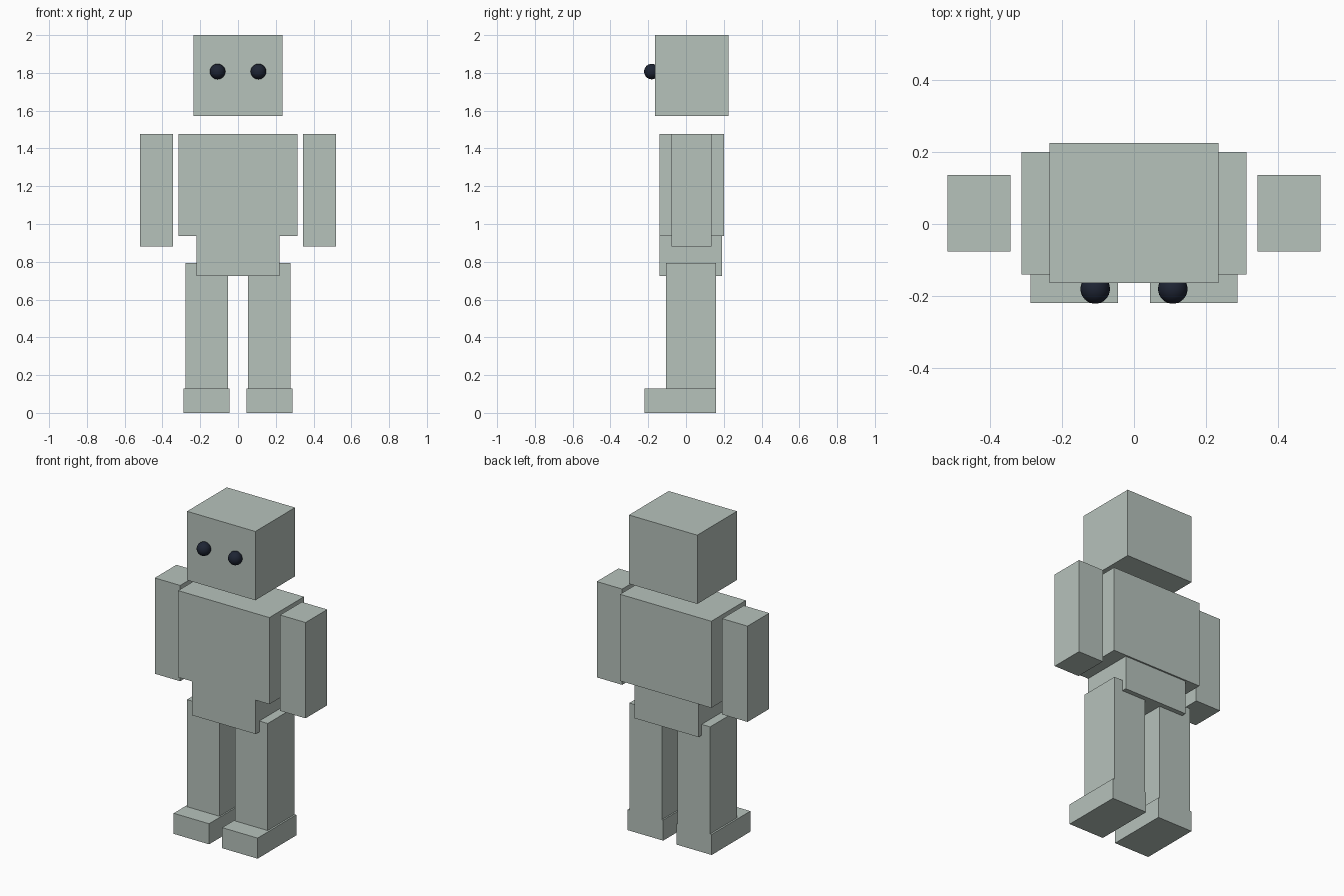
import bpy

if "Cube" in bpy.data.objects:
    bpy.data.objects.remove(bpy.data.objects["Cube"])


def make_material(name, rgb):
    mat = bpy.data.materials.new(name)
    mat.diffuse_color = (*rgb, 1.0)
    mat.use_nodes = True
    mat.node_tree.nodes["Principled BSDF"].inputs["Base Color"].default_value = mat.diffuse_color
    return mat


GREY = make_material("pale grey green", (0.47, 0.54, 0.50))
NAVY = make_material("dark navy", (0.013, 0.018, 0.034))


def box(name, x, y, z):
    """Box from its (min, max) extent on each axis."""
    spans = (x, y, z)
    bpy.ops.mesh.primitive_cube_add(size=1, location=[(a + b) / 2 for a, b in spans])
    obj = bpy.context.object
    obj.name = name
    obj.scale = [b - a for a, b in spans]
    bpy.ops.object.transform_apply(location=False, rotation=False, scale=True)
    obj.data.materials.append(GREY)


def box_pair(name, x, y, z):
    """Matching boxes on both sides of x = 0."""
    box("right_" + name, x, y, z)
    box("left_" + name, (-x[1], -x[0]), y, z)


# Head, torso and hips
box("head", (-0.235, 0.235), (-0.165, 0.225), (1.572, 2.0))
box("torso", (-0.314, 0.314), (-0.14, 0.20), (0.937, 1.476))
box("hips", (-0.22, 0.22), (-0.14, 0.19), (0.726, 0.937))

# Limbs
box_pair("arm", (0.344, 0.519), (-0.077, 0.136), (0.88, 1.476))
box_pair("leg", (0.054, 0.278), (-0.105, 0.16), (0.128, 0.794))
box_pair("foot", (0.045, 0.289), (-0.22, 0.16), (0.0, 0.128))

# Eyes, half sunk into the face
for side, sign in (("left", -1), ("right", 1)):
    bpy.ops.mesh.primitive_uv_sphere_add(
        segments=32, ring_count=16, radius=0.041, location=(sign * 0.108, -0.181, 1.807))
    eye = bpy.context.object
    eye.name = side + "_eye"
    eye.data.materials.append(NAVY)
    bpy.ops.object.shade_smooth()
